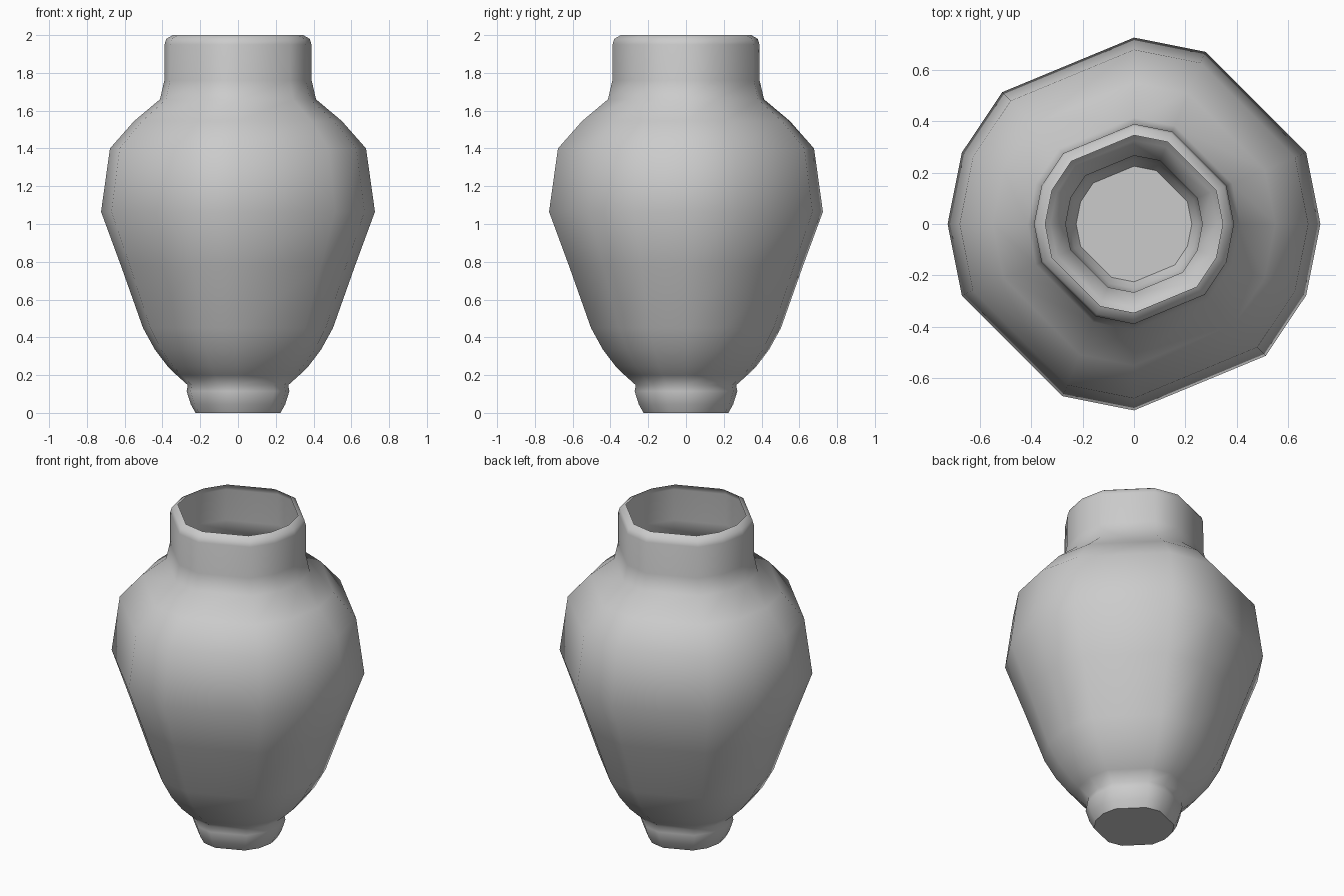
import bpy, bmesh, math

if "Cube" in bpy.data.objects:
    bpy.data.objects.remove(bpy.data.objects["Cube"])

# Vase profile (radius, height), foot to rim; open shell
profile = [(0.225, 0.0), (0.25, 0.045), (0.272, 0.115), (0.266, 0.147),
           (0.325, 0.2), (0.373, 0.247), (0.44, 0.335), (0.503, 0.45),
           (0.62, 0.78), (0.725, 1.065), (0.678, 1.4), (0.55, 1.545),
           (0.413, 1.66), (0.39, 1.76), (0.389, 1.95), (0.38, 1.98),
           (0.345, 2.0)]

# Uneven 12-sided section: a 16-gon with four corners missing
angles = [math.radians(22.5 * k) for k in (0, 1, 3, 4, 6, 7, 8, 9, 11, 12, 14, 15)]

bm = bmesh.new()
rings = [[bm.verts.new((r * math.cos(a), r * math.sin(a), z)) for a in angles]
         for r, z in profile]
n = len(angles)

# Side wall
for low, high in zip(rings, rings[1:]):
    for i in range(n):
        j = (i + 1) % n
        bm.faces.new((low[i], low[j], high[j], high[i]))

# Flat base
bm.faces.new(rings[0][::-1])

mesh = bpy.data.meshes.new("vase")
bm.to_mesh(mesh)
bm.free()
vase = bpy.data.objects.new("vase", mesh)
bpy.context.collection.objects.link(vase)

# Smooth body, sharp base edge
bpy.context.view_layer.objects.active = vase
vase.select_set(True)
bpy.ops.object.shade_smooth_by_angle(angle=math.radians(60))
